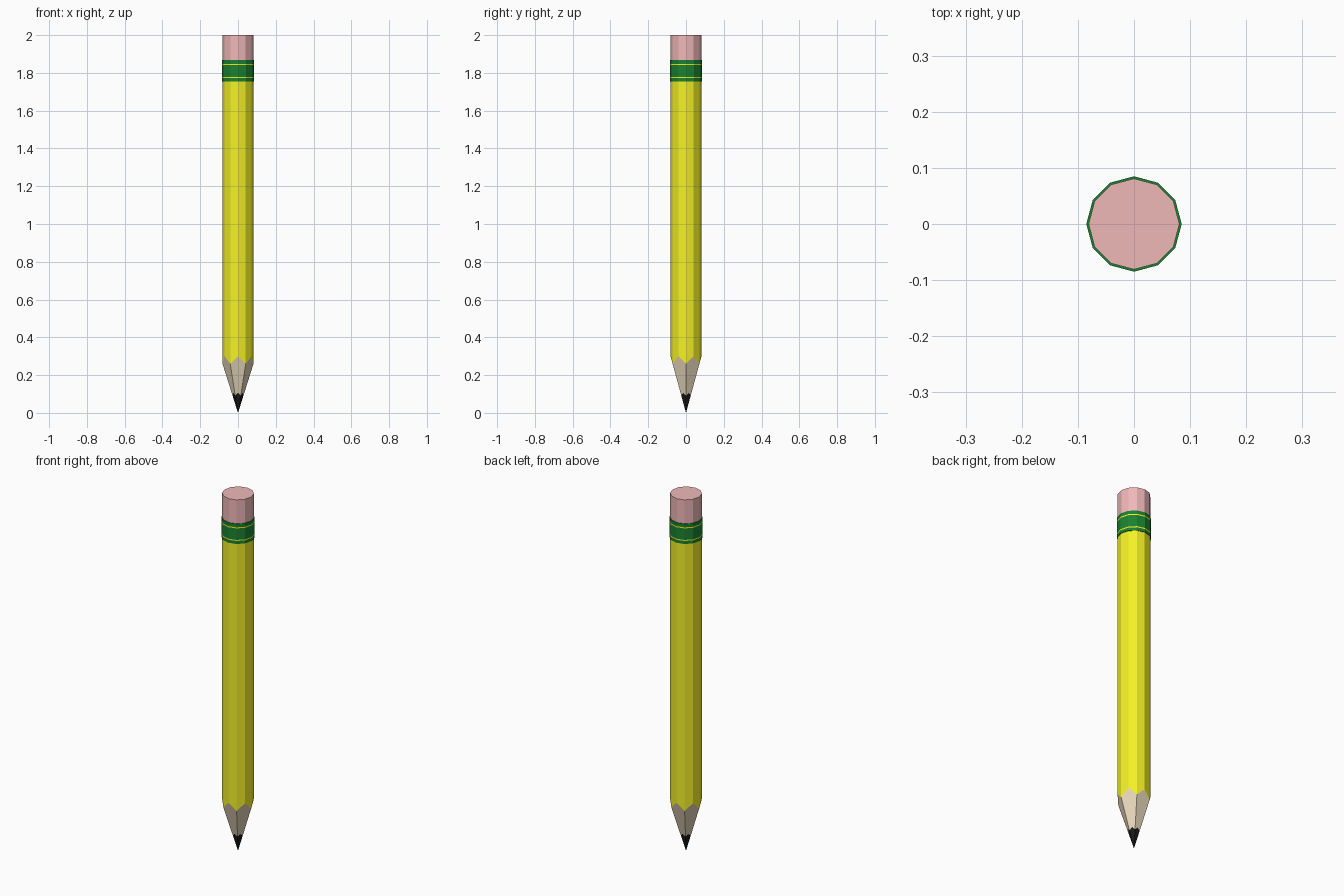
import bpy, bmesh
from math import cos, sin, pi

if "Cube" in bpy.data.objects:
    bpy.data.objects.remove(bpy.data.objects["Cube"])

SIDES = 12
R_BODY, R_LEAD, R_FERRULE = 0.082, 0.029, 0.085
Z_CUT = 0.26                       # height where the six sharpened corners meet the body


def material(name, rgb):
    m = bpy.data.materials.new(name)
    m.diffuse_color = (*rgb, 1)
    m.use_nodes = True
    m.node_tree.nodes["Principled BSDF"].inputs["Base Color"].default_value = m.diffuse_color
    return m


def ring(r, z):
    """Twelve points at constant height."""
    return [(r * cos(i * pi / 6), r * sin(i * pi / 6), z) for i in range(SIDES)]


def cut_ring(r):
    """Zigzag edge where a round core of radius r meets the six-sided point."""
    z = Z_CUT * r / R_BODY
    return [(x, y, z / cos(pi / 6) if i % 2 else z)
            for i, (x, y, _) in enumerate(ring(r, 0))]


def loft(name, rings, mats, bands=None, tip=False, cap_top=False):
    """Skin a stack of rings; bands gives the material index of each strip."""
    bm = bmesh.new()
    loops = [[bm.verts.new(p) for p in pts] for pts in rings]
    for k, (a, b) in enumerate(zip(loops, loops[1:])):
        for i in range(SIDES):
            j = (i + 1) % SIDES
            f = bm.faces.new((a[i], a[j], b[j], b[i]))
            f.material_index = bands[k] if bands else 0
    if tip:
        point = bm.verts.new((0, 0, 0))
        for i in range(SIDES):
            bm.faces.new((point, loops[0][(i + 1) % SIDES], loops[0][i]))
    if cap_top:
        bm.faces.new(loops[-1])
    bmesh.ops.recalc_face_normals(bm, faces=bm.faces)
    me = bpy.data.meshes.new(name)
    bm.to_mesh(me)
    bm.free()
    for m in mats:
        me.materials.append(m)
    ob = bpy.data.objects.new(name, me)
    bpy.context.collection.objects.link(ob)
    return ob


yellow = material("yellow_paint", (0.9, 0.88, 0.02))
wood = material("bare_wood", (0.80, 0.69, 0.50))
black = material("graphite", (0.01, 0.01, 0.01))
green = material("green_metal", (0.01, 0.22, 0.03))
pink = material("pink_rubber", (0.87, 0.48, 0.48))

# Sharpened point
loft("lead_tip", [cut_ring(R_LEAD)], [black], tip=True)
loft("sharpened_wood", [cut_ring(R_LEAD), cut_ring(R_BODY)], [wood])

# Painted shaft
loft("painted_body", [cut_ring(R_BODY), ring(R_BODY, 1.76)], [yellow])

# Ferrule with two thin yellow stripes and closed rims
heights = [1.755, 1.772, 1.778, 1.842, 1.848, 1.867]
loft("ferrule",
     [ring(R_BODY - 0.002, 1.755)] + [ring(R_FERRULE, z) for z in heights]
     + [ring(R_BODY - 0.002, 1.867)],
     [green, yellow], bands=[0, 0, 1, 0, 1, 0, 0])

# Eraser
loft("eraser", [ring(0.081, 1.86), ring(0.081, 2.0)], [pink], cap_top=True)
